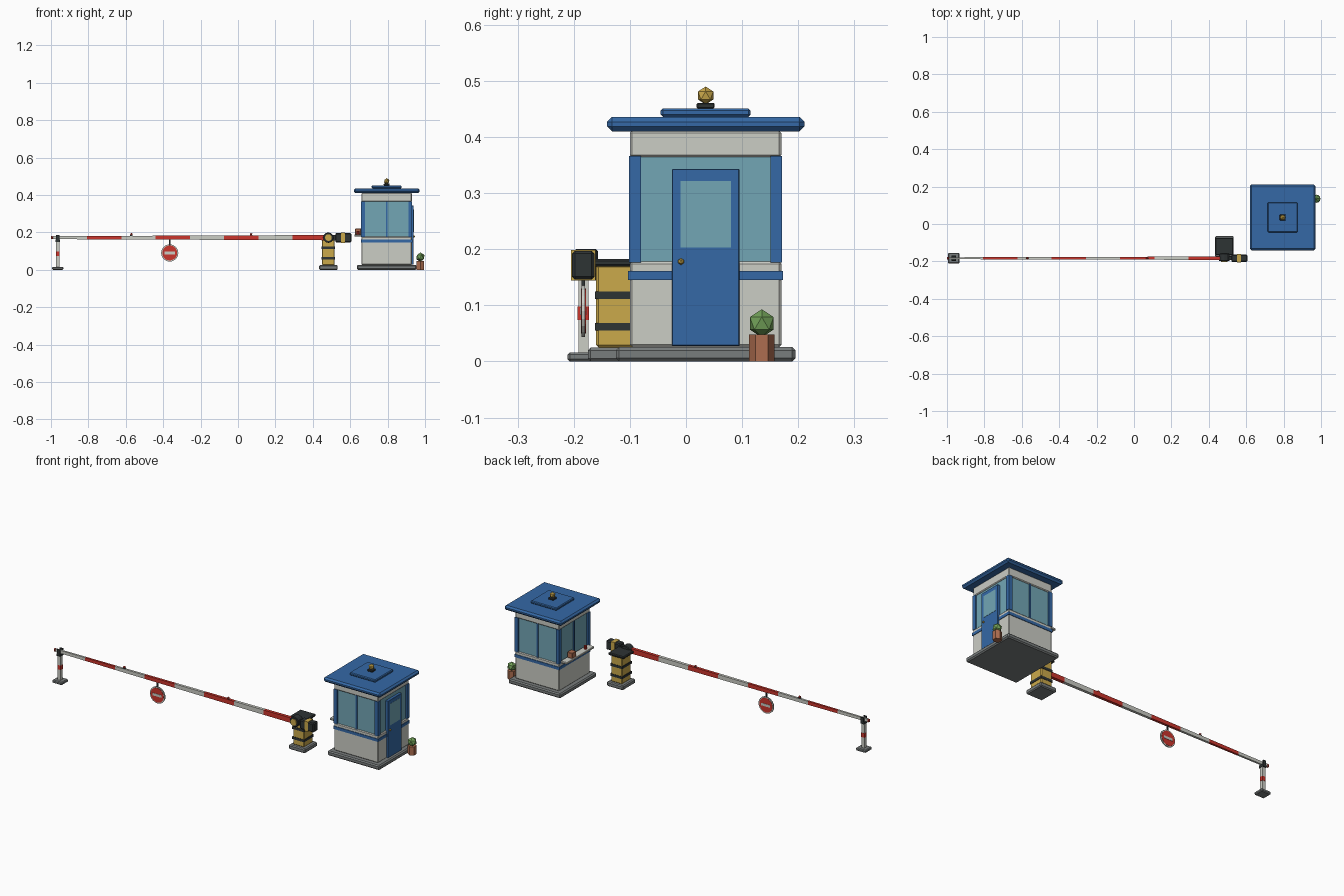
import bpy, math
from mathutils import Vector

cube = bpy.data.objects.get("Cube")
if cube:
    bpy.data.objects.remove(cube, do_unlink=True)


def material(name, rgb):
    m = bpy.data.materials.new(name)
    m.use_nodes = True
    m.diffuse_color = (*rgb, 1)
    bsdf = next(n for n in m.node_tree.nodes if n.type == 'BSDF_PRINCIPLED')
    bsdf.inputs["Base Color"].default_value = (*rgb, 1)
    bsdf.inputs["Roughness"].default_value = 0.7
    return m


WHITE = material("off white", (0.6, 0.61, 0.56))
BLUE = material("booth blue", (0.035, 0.14, 0.38))
GLASS = material("window glass", (0.17, 0.38, 0.46))
YELLOW = material("signal yellow", (0.6, 0.4, 0.07))
BLACK = material("dark metal", (0.027, 0.033, 0.034))
GREY = material("concrete grey", (0.19, 0.205, 0.205))
RED = material("warning red", (0.6, 0.035, 0.025))
CLAY = material("terracotta", (0.42, 0.155, 0.08))
GREEN = material("leaf green", (0.17, 0.36, 0.1))


def finish(name, mat, bevel=0):
    ob = bpy.context.object
    ob.name = name
    ob.data.materials.append(mat)
    if bevel:
        mod = ob.modifiers.new("chamfer", 'BEVEL')
        mod.width = bevel
        mod.segments = 1
    return ob


def box(name, mat, center, size, bevel=0):
    bpy.ops.mesh.primitive_cube_add(size=1, location=center)
    ob = bpy.context.object
    for v in ob.data.vertices:
        v.co = [a * b for a, b in zip(v.co, size)]
    return finish(name, mat, bevel)


def slab(name, mat, x, y, half_x, half_y, low, high, bevel=0):
    """Box given by its plan centre, half widths and height range."""
    return box(name, mat, (x, y, (low + high) / 2),
               (2 * half_x, 2 * half_y, high - low), bevel)


def disc(name, mat, center, radius, depth, sides=16, axis='Z', bevel=0):
    turn = {'Z': (0, 0, 0), 'Y': (math.pi / 2, 0, 0), 'X': (0, math.pi / 2, 0)}[axis]
    bpy.ops.mesh.primitive_cylinder_add(vertices=sides, radius=radius, depth=depth,
                                        location=center, rotation=turn)
    return finish(name, mat, bevel)


def gem(name, mat, center, radius):
    bpy.ops.mesh.primitive_ico_sphere_add(subdivisions=1, radius=radius, location=center)
    return finish(name, mat)


# Booth walls, stripe and roof
BX, BY, H = 0.795, 0.035, 0.135
slab("booth_base", GREY, BX, BY, 0.16, 0.16, 0, 0.026, 0.006)
slab("lower_wall", WHITE, BX, BY, H, H, 0.026, 0.178, 0.004)
slab("wall_stripe", BLUE, BX, BY, H + 0.003, H + 0.003, 0.145, 0.161)
slab("window_glass", GLASS, BX, BY, H - 0.006, H - 0.006, 0.176, 0.367)
slab("upper_wall", WHITE, BX, BY, H, H, 0.364, 0.411, 0.004)
slab("roof", BLUE, BX, BY, 0.176, 0.176, 0.41, 0.436, 0.009)
slab("roof_cap", BLUE, BX, BY, 0.08, 0.08, 0.436, 0.451, 0.004)
slab("beacon_mount", BLACK, BX, BY, 0.016, 0.016, 0.451, 0.461, 0.002)
gem("beacon", YELLOW, (BX, BY, 0.474), 0.016)

# Corner posts and window mullions
for sx in (-1, 1):
    for sy in (-1, 1):
        slab("corner_post", BLUE, BX + sx * (H - 0.009), BY + sy * (H - 0.009),
             0.0105, 0.0105, 0.176, 0.366)
for dx, dy in ((0, -1), (0, 1), (-1, 0)):
    slab("mullion", BLUE, BX + dx * (H - 0.006), BY + dy * (H - 0.006),
         0.005, 0.005, 0.176, 0.366)

# Door on the side
DX = BX + H
slab("door", BLUE, DX, BY, 0.009, 0.06, 0.028, 0.343, 0.001)
slab("door_window", GLASS, DX + 0.007, BY, 0.003, 0.045, 0.203, 0.322)
gem("door_knob", YELLOW, (DX + 0.011, BY - 0.044, 0.178), 0.006)

# Service shelf with a box and a cup
slab("service_shelf", WHITE, BX - H - 0.018, BY, 0.02, 0.12, 0.178, 0.189, 0.002)
slab("shelf_box", CLAY, BX - H - 0.018, 0.085, 0.016, 0.018, 0.189, 0.22, 0.002)
disc("shelf_cup", RED, (BX - H - 0.018, -0.035, 0.198), 0.008, 0.018, 8)

# Potted plant
disc("plant_pot", CLAY, (0.975, 0.135, 0.024), 0.0225, 0.048, 6)
gem("plant", GREEN, (0.975, 0.135, 0.068), 0.025)

# Barrier cabinet
CX, CY = 0.483, -0.12
slab("cabinet_base", GREY, CX, CY, 0.05, 0.055, 0, 0.025, 0.005)
slab("cabinet", YELLOW, CX, CY, 0.034, 0.04, 0.025, 0.172, 0.004)
for z in (0.062, 0.118):
    slab("cabinet_band", BLACK, CX, CY, 0.0365, 0.042, z - 0.007, z + 0.007)
slab("cabinet_cap", BLACK, CX, CY, 0.048, 0.046, 0.169, 0.183, 0.004)

# Barrier arm in tapering, alternating sections
AY, AZ = -0.183, 0.172
START, END, COUNT = -0.99, 0.475, 8
step = (END - START) / COUNT
for i in range(COUNT):
    arm = slab("arm_section", RED if i % 2 else WHITE, START + (i + 0.5) * step, AY,
               step / 2, 1, AZ - 1, AZ + 1)
    for v in arm.data.vertices:
        t = (i + (v.co.x > 0)) / COUNT
        v.co.y *= 0.005 + 0.004 * t
        v.co.z *= 0.008 + 0.006 * t
slab("arm_tip", RED, START - 0.005, AY, 0.005, 0.006, AZ - 0.008, AZ + 0.008, 0.002)
for x in (-0.57, 0.07):
    slab("arm_lamp_mount", BLACK, x, AY, 0.007, 0.005, AZ + 0.007, AZ + 0.014)
    gem("arm_lamp", RED, (x, AY, AZ + 0.018), 0.007)

# Pivot and counterweight
disc("pivot_hub", BLACK, (CX, -0.178, AZ), 0.028, 0.042, 12, 'Y', 0.003)
disc("pivot_cap", YELLOW, (CX, -0.2, AZ), 0.018, 0.008, 12, 'Y')
slab("arm_stub", BLACK, 0.51, AY, 0.035, 0.01, AZ - 0.014, AZ + 0.014)
slab("counterweight", BLACK, 0.563, AY, 0.043, 0.02, AZ - 0.026, AZ + 0.025, 0.005)
slab("counterweight_band", YELLOW, 0.562, AY, 0.011, 0.022, AZ - 0.028, AZ + 0.027)

# Hanging stop sign
SX, SZ = -0.365, 0.09
slab("sign_hanger", BLACK, SX, AY, 0.004, 0.003, SZ + 0.04, AZ - 0.007)
disc("sign_rim", WHITE, (SX, AY, SZ), 0.046, 0.006, 20, 'Y')
disc("sign_face", RED, (SX, AY, SZ), 0.04, 0.009, 20, 'Y')
slab("sign_bar", WHITE, SX, AY, 0.027, 0.006, SZ - 0.007, SZ + 0.007)

# Rest post with a fork for the arm tip
PX = -0.964
slab("rest_base", GREY, PX, AY, 0.03, 0.028, 0, 0.016, 0.004)
slab("rest_post", WHITE, PX, AY, 0.009, 0.009, 0.016, 0.152)
slab("rest_post_band", RED, PX, AY, 0.01, 0.01, 0.074, 0.098)
slab("fork_seat", BLACK, PX, AY, 0.011, 0.015, 0.15, 0.163)
for side in (-1, 1):
    slab("fork_prong", BLACK, PX, AY + side * 0.012, 0.009, 0.003, 0.155, 0.186)
